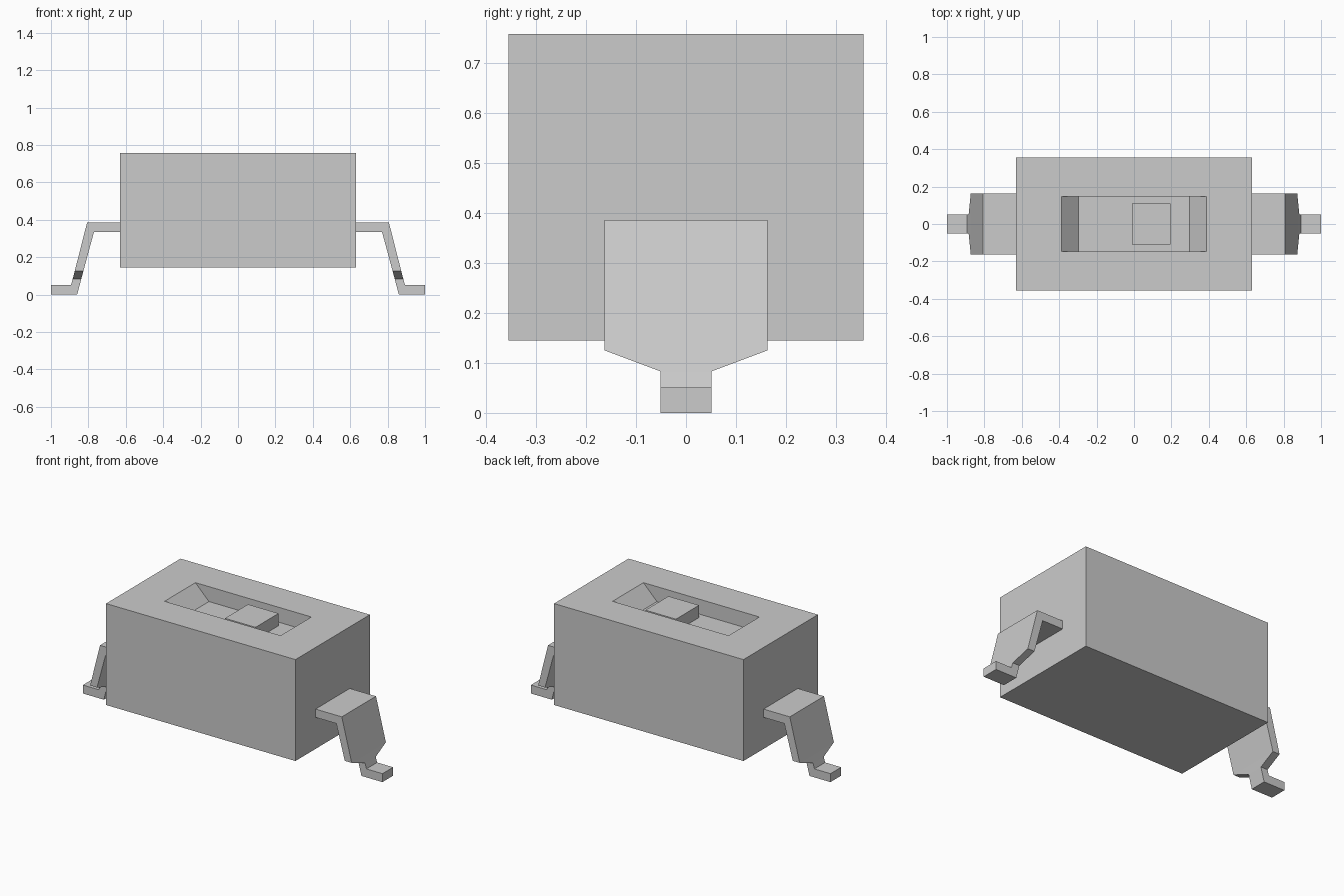
import bpy
import bmesh

cube = bpy.data.objects.get("Cube")
if cube:
    bpy.data.objects.remove(cube, do_unlink=True)

grey = bpy.data.materials.new("light grey")
grey.use_nodes = True
colour = (0.6, 0.6, 0.6, 1.0)
grey.diffuse_color = colour
grey.node_tree.nodes["Principled BSDF"].inputs["Base Color"].default_value = colour


def loft(name, rings):
    """Bridge four-cornered rings in order and cap both ends."""
    bm = bmesh.new()
    loops = [[bm.verts.new(p) for p in ring] for ring in rings]
    for a, b in zip(loops, loops[1:]):
        for i in range(4):
            j = (i + 1) % 4
            bm.faces.new((a[i], a[j], b[j], b[i]))
    bm.faces.new(loops[0])
    bm.faces.new(loops[-1])
    bmesh.ops.recalc_face_normals(bm, faces=bm.faces)
    mesh = bpy.data.meshes.new(name)
    bm.to_mesh(mesh)
    bm.free()
    mesh.materials.append(grey)
    obj = bpy.data.objects.new(name, mesh)
    bpy.context.collection.objects.link(obj)
    return obj


def rect(x0, x1, half_y, z):
    return [(x0, -half_y, z), (x1, -half_y, z), (x1, half_y, z), (x0, half_y, z)]


# Housing: outer box, then down into a slot with sloped ends
loft("housing", [
    rect(-0.632, 0.632, 0.355, 0.145),
    rect(-0.632, 0.632, 0.355, 0.757),
    rect(-0.387, 0.387, 0.147, 0.757),
    rect(-0.297, 0.297, 0.147, 0.667),
])

# Sliding actuator sitting on the slot floor
loft("slider", [
    rect(-0.01, 0.194, 0.11, 0.667),
    rect(-0.01, 0.194, 0.11, 0.741),
])

# Bent terminals: outer x, outer z, inner x, inner z, half width
stations = [
    (0.632, 0.385, 0.632, 0.335, 0.163),  # housing wall
    (0.807, 0.385, 0.770, 0.335, 0.163),  # knee
    (0.873, 0.125, 0.827, 0.125, 0.163),  # shoulder
    (0.884, 0.083, 0.838, 0.083, 0.051),  # neck
    (0.893, 0.051, 0.860, 0.000, 0.051),  # ankle
    (1.000, 0.051, 1.000, 0.000, 0.051),  # toe
]
for side, s in (("left", 1), ("right", -1)):
    loft(side + "_terminal", [
        [(s * xo, -w, zo), (s * xo, w, zo), (s * xi, w, zi), (s * xi, -w, zi)]
        for xo, zo, xi, zi, w in stations
    ])
